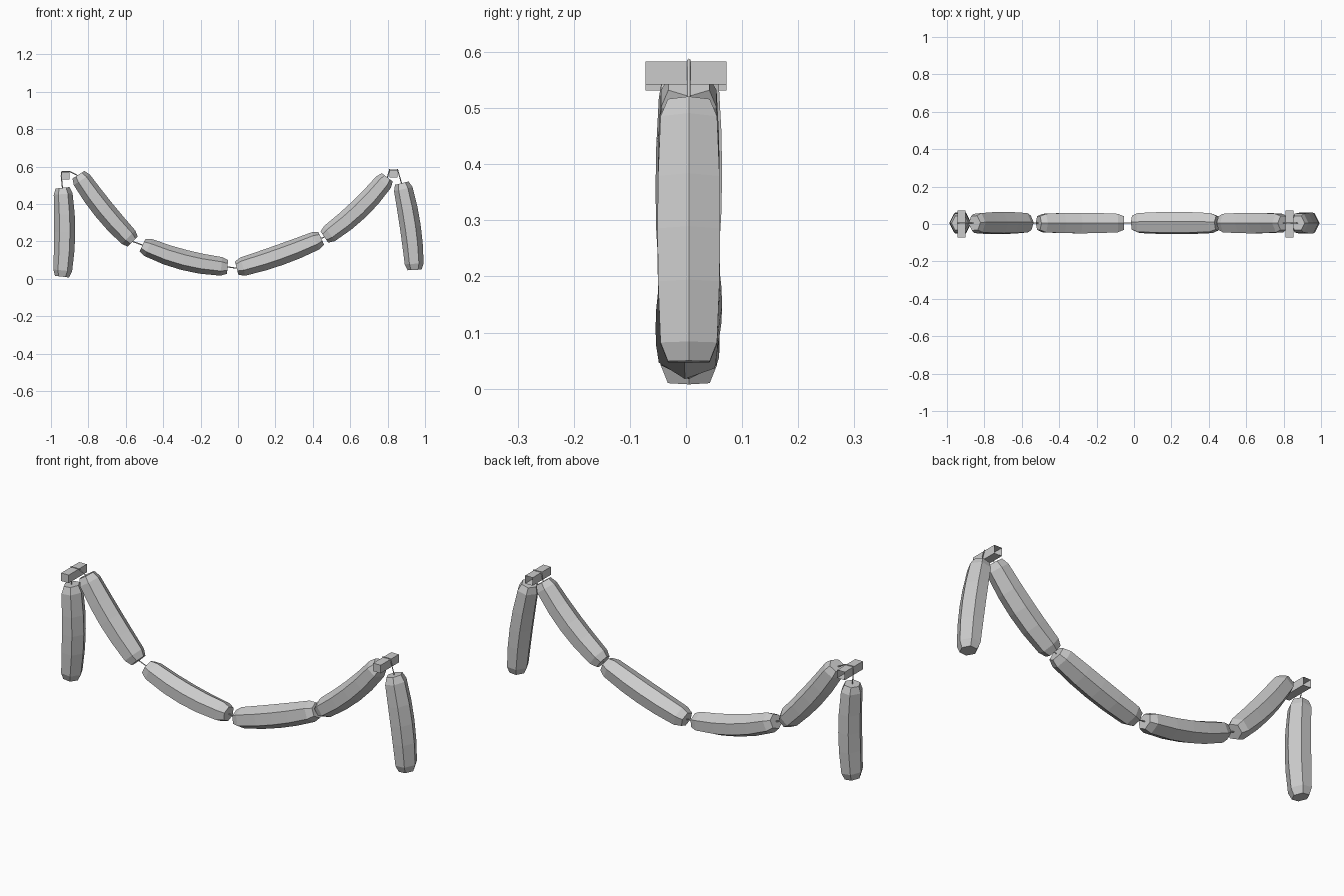
import bpy, bmesh
from math import cos, sin, pi
from mathutils import Vector

if "Cube" in bpy.data.objects:
    bpy.data.objects.remove(bpy.data.objects["Cube"])

Y = 0.005  # plane of the sausage chain


def finish(name, bm):
    bmesh.ops.recalc_face_normals(bm, faces=bm.faces)
    me = bpy.data.meshes.new(name)
    bm.to_mesh(me)
    bm.free()
    ob = bpy.data.objects.new(name, me)
    bpy.context.collection.objects.link(ob)
    return ob


def sausage(name, a, b, bow, r, roll=0.0):
    """Bowed six-sided sausage from a to b (x, z) with chamfered ends."""
    a, b = Vector((a[0], Y, a[1])), Vector((b[0], Y, b[1]))
    d = (b - a).normalized()
    n = Vector((-d.z, 0, d.x))
    side = Vector((0, 1, 0))
    bm = bmesh.new()
    rings = []
    for t, s in ((0, .68), (.07, .92), (.3, 1), (.5, 1.02), (.7, 1), (.93, .92), (1, .68)):
        c = a.lerp(b, t) + n * bow * 4 * t * (1 - t)
        slope = bow * 4 * (1 - 2 * t) / (b - a).length
        m = (n - d * slope).normalized()
        rings.append([bm.verts.new(c + (m * cos(k * pi / 3 + roll) + side * 1.15 * sin(k * pi / 3 + roll)) * r * s)
                      for k in range(6)])
    for p, q in zip(rings, rings[1:]):
        for k in range(6):
            bm.faces.new((p[k], p[(k + 1) % 6], q[(k + 1) % 6], q[k]))
    bm.faces.new(rings[0])
    bm.faces.new(rings[-1])
    return finish(name, bm)


def string(name, pts):
    """Thin square string through (x, z) points."""
    cu = bpy.data.curves.new(name, 'CURVE')
    cu.dimensions = '3D'
    cu.bevel_depth = 0.003
    cu.bevel_resolution = 0
    sp = cu.splines.new('POLY')
    sp.points.add(len(pts) - 1)
    for p, (x, z) in zip(sp.points, pts):
        p.co = (x, Y, z, 1)
    ob = bpy.data.objects.new(name, cu)
    bpy.context.collection.objects.link(ob)


def bar(name, x, z):
    """Square hanging peg, open at the wall end."""
    bm = bmesh.new()
    bmesh.ops.create_cube(bm, size=1)
    for v in bm.verts:
        v.co = Vector((x + v.co.x * .042, v.co.y * .145, z + v.co.z * .041))
    back = [f for f in bm.faces if f.calc_center_median().y > .07]
    bmesh.ops.delete(bm, geom=back, context='FACES_ONLY')
    finish(name, bm)


# Sausages, left to right: start, end, bow, radius, roll
links = [
    ((-.938, .487), (-.941, .012), .013, .055, 0),
    ((-.853, .557), (-.563, .200), -.013, .056, .08),
    ((-.510, .181), (-.056, .064), -.022, .054, 0),
    ((-.007, .057), (.445, .217), -.010, .055, .12),
    ((.462, .224), (.798, .543), -.020, .054, 0),
    ((.876, .512), (.944, .048), .011, .055, 0),
]
for i, l in enumerate(links):
    sausage(f"sausage_{i + 1}", *l)

# Hanging pegs
bar("left_peg", -.922, .552)
bar("right_peg", .832, .563)

# Strings over the pegs and between sausages
string("left_peg_string", [(-.938, .48), (-.945, .55), (-.942, .575), (-.900, .575), (-.853, .55)])
string("right_peg_string", [(.798, .54), (.811, .586), (.853, .586), (.876, .505)])
for i in (1, 2, 3):
    string(f"link_string_{i}", [links[i][1], links[i + 1][0]])
